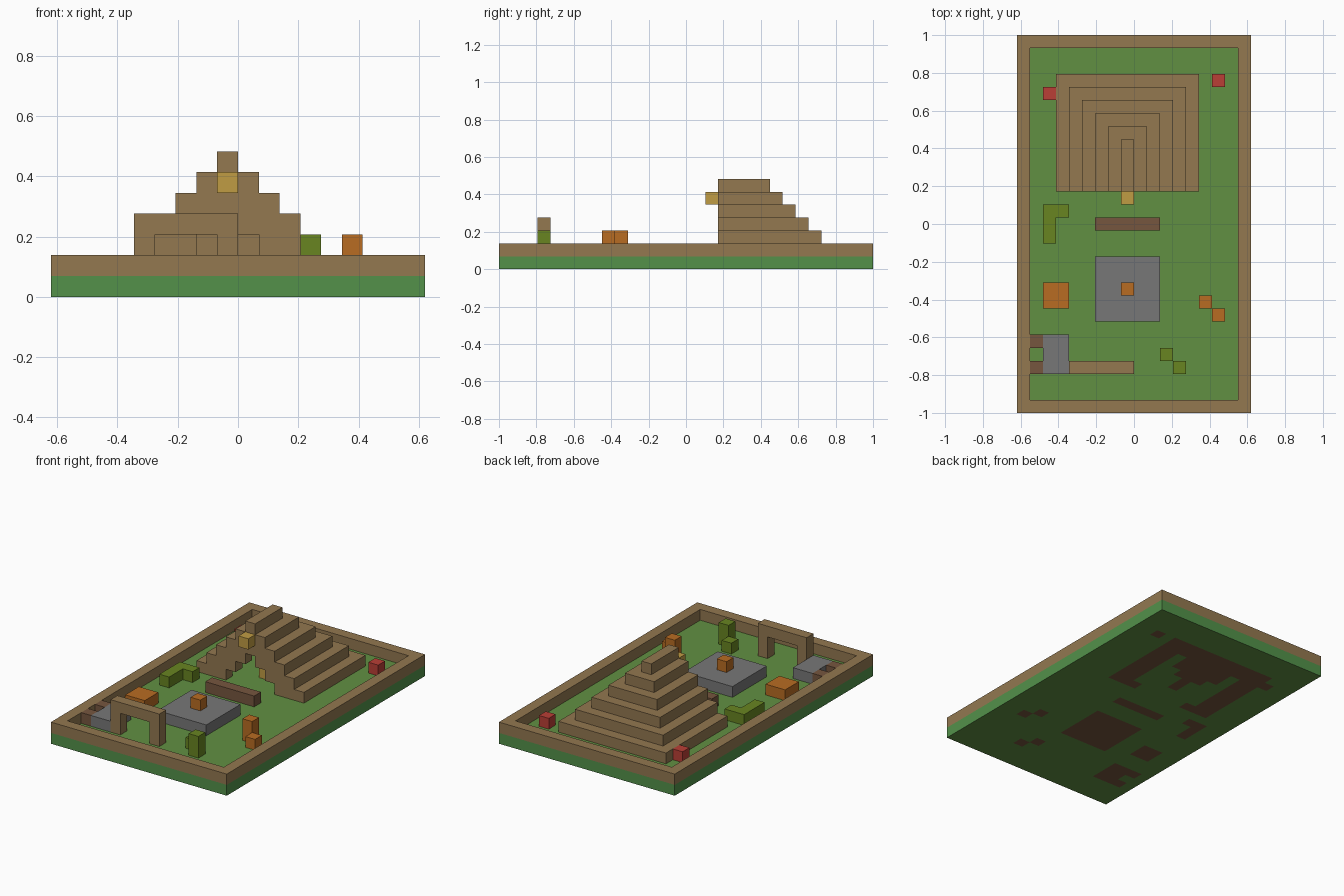
import bpy, bmesh
from mathutils import Matrix, Vector

cube = bpy.data.objects.get("Cube")
if cube:
    bpy.data.objects.remove(cube, do_unlink=True)

NX, NY = 18, 29          # garden size in unit blocks
U = 2 / NY               # edge of one block


def material(name, r, g, b):
    lin = [((c / 255 + 0.055) / 1.055) ** 2.4 for c in (r, g, b)] + [1]
    m = bpy.data.materials.new(name)
    m.use_nodes = True
    m.diffuse_color = lin
    m.node_tree.nodes["Principled BSDF"].inputs["Base Color"].default_value = lin
    return m


brown = material("brown earth", 147, 120, 80)
dark = material("dark wood", 118, 86, 62)
grass = material("grass green", 97, 144, 66)
edge = material("edge green", 83, 145, 74)
gray = material("stone gray", 119, 119, 119)
orange = material("orange", 184, 108, 34)
red = material("red", 186, 62, 54)
olive = material("leaf green", 104, 133, 33)
gold = material("gold", 192, 156, 68)

footprints = []


def finish(name, bm, mats):
    me = bpy.data.meshes.new(name)
    bm.to_mesh(me)
    bm.free()
    for m in mats:
        me.materials.append(m)
    ob = bpy.data.objects.new(name, me)
    bpy.context.collection.objects.link(ob)


def blocks(name, mat, boxes, rooted=True):
    """Boxes in block units: x from/to, y from/to, z from/to."""
    bm = bmesh.new()
    for x0, x1, y0, y1, z0, z1 in boxes:
        mid = Vector(((x0 + x1 - NX) / 2, (y0 + y1 - NY) / 2, (z0 + z1) / 2)) * U
        size = Vector((x1 - x0, y1 - y0, z1 - z0)) * U
        bmesh.ops.create_cube(bm, size=1, matrix=Matrix.Translation(mid) @ Matrix.Diagonal((*size, 1)))
        if rooted and z0 == 1:
            footprints.append((x0, x1, y0, y1))
    finish(name, bm, [mat])


# Border wall
blocks("border_wall", brown, [(0, NX, 0, 1, 1, 2), (0, NX, NY - 1, NY, 1, 2),
                              (0, 1, 1, NY - 1, 1, 2), (NX - 1, NX, 1, NY - 1, 1, 2)], False)

# Stepped pyramid: hollow lower tiers with a stepped doorway, solid upper tiers
tiers = []
for k in range(6):
    x0, x1, y1, z = 3 + k, 14 - k, 26 - k, 1 + k
    if k < 3:
        tiers += [(x0, x0 + 2, 17, y1, z, z + 1), (x1 - 2, x1, 17, y1, z, z + 1),
                  (x0 + 2, x1 - 2, y1 - 2, y1, z, z + 1),
                  (x0 + 2, x0 + 3, 17, 18, z, z + 1), (x1 - 3, x1 - 2, 17, 18, z, z + 1)]
    else:
        tiers.append((x0, x1, 17, y1, z, z + 1))
blocks("pyramid", brown, tiers)
blocks("pyramid_ornament", gold, [(8, 9, 16, 17, 5, 6)])
blocks("inner_steps", dark, [(8, 9, 20, 21, 1, 2), (7, 10, 21, 22, 1, 2), (6, 11, 22, 24, 1, 2)])
blocks("inner_treasure", gold, [(8, 9, 19, 20, 1, 2)])

# Centre of the garden
blocks("low_bar", dark, [(6, 11, 14, 15, 1, 2)])
blocks("stone_platform", gray, [(6, 11, 7, 12, 1, 2)])
blocks("platform_block", orange, [(8, 9, 9, 10, 2, 3)])

# Front corner with arch
blocks("arch", brown, [(4, 5, 3, 4, 1, 3), (8, 9, 3, 4, 1, 3), (4, 9, 3, 4, 3, 4)], False)
blocks("stone_slab", gray, [(2, 4, 3, 6, 1, 2)])
blocks("slab_steps", dark, [(1, 2, 3, 4, 1, 2), (1, 2, 5, 6, 1, 2)])

# Plants and small blocks
blocks("hedge", olive, [(2, 3, 13, 16, 1, 2), (3, 4, 15, 16, 1, 2)])
blocks("bushes", olive, [(12, 13, 3, 4, 1, 3), (11, 12, 4, 5, 1, 2)])
blocks("orange_bed", orange, [(2, 4, 8, 10, 1, 2)])
blocks("orange_posts", orange, [(14, 15, 8, 9, 1, 3), (15, 16, 7, 8, 1, 2)])
blocks("red_blocks", red, [(2, 3, 24, 25, 1, 2), (15, 16, 25, 26, 1, 2)])

# Ground slab, with dark earth underneath each rooted part
bm = bmesh.new()
bmesh.ops.create_grid(bm, x_segments=NX, y_segments=NY, size=0.5,
                      matrix=Matrix.Diagonal((NX * U, NY * U, 1, 1)))
up = bmesh.ops.extrude_face_region(bm, geom=bm.faces[:], use_keep_orig=True)["geom"]
bmesh.ops.translate(bm, vec=(0, 0, U), verts=[v for v in up if isinstance(v, bmesh.types.BMVert)])
bmesh.ops.recalc_face_normals(bm, faces=bm.faces[:])
for f in bm.faces:
    c = f.calc_center_median()
    x, y = c.x / U + NX / 2, c.y / U + NY / 2
    if abs(f.normal.z) < 0.5:
        f.material_index = 1
    elif c.z < U / 2 and any(a < x < b and p < y < q for a, b, p, q in footprints):
        f.material_index = 2
finish("ground", bm, [grass, edge, dark])
